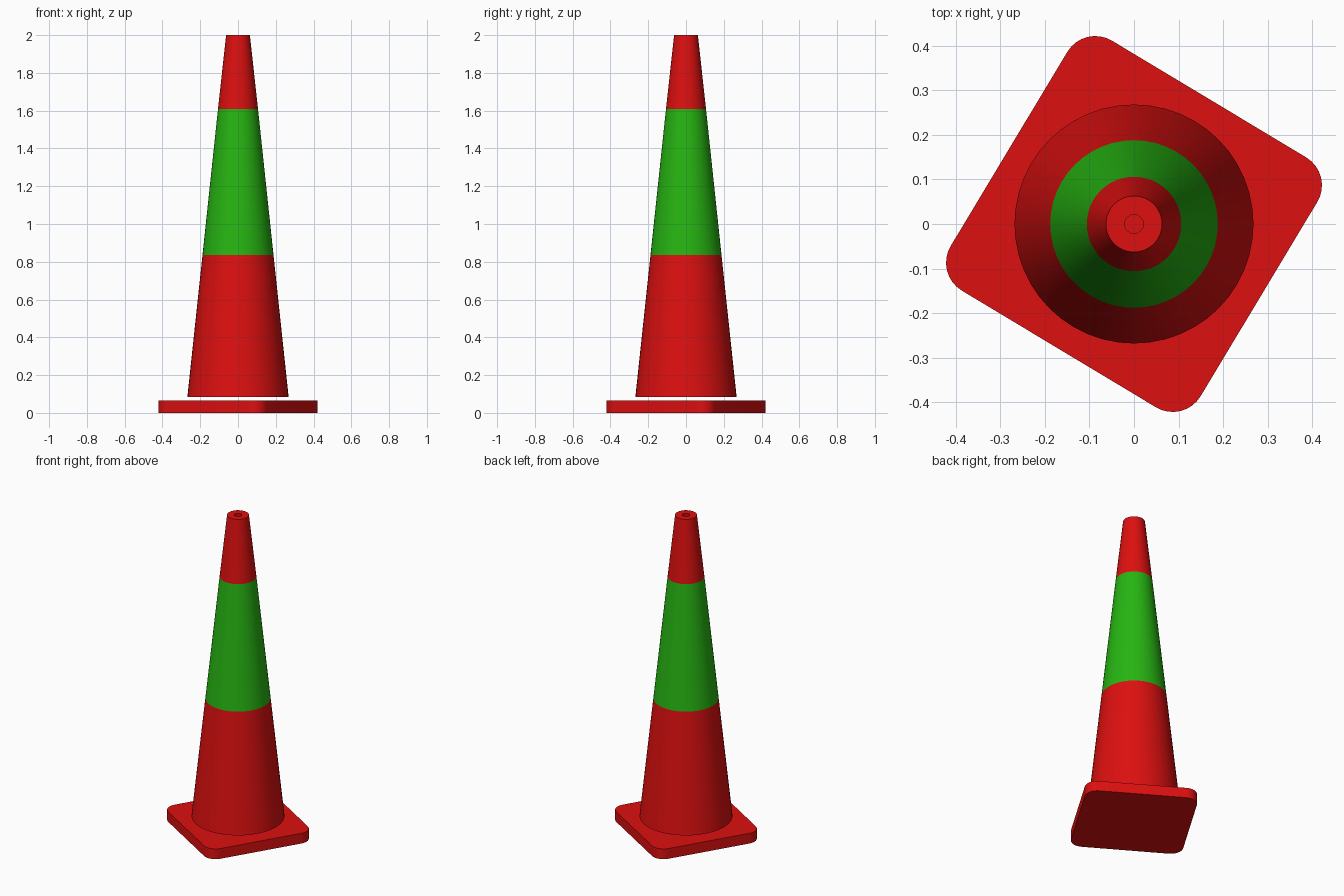
import bpy, bmesh, math

if "Cube" in bpy.data.objects:
    bpy.data.objects.remove(bpy.data.objects["Cube"])


def material(name, rgb):
    m = bpy.data.materials.new(name)
    m.diffuse_color = (*rgb, 1)
    m.use_nodes = True
    m.node_tree.nodes["Principled BSDF"].inputs["Base Color"].default_value = m.diffuse_color
    return m


red = material("red plastic", (0.72, 0.005, 0.005))
green = material("green band", (0.02, 0.46, 0.006))


def finish(bm, name, mats):
    bmesh.ops.recalc_face_normals(bm, faces=bm.faces)
    mesh = bpy.data.meshes.new(name)
    bm.to_mesh(mesh)
    bm.free()
    for m in mats:
        mesh.materials.append(m)
    ob = bpy.data.objects.new(name, mesh)
    bpy.context.collection.objects.link(ob)
    bpy.ops.object.select_all(action='DESELECT')
    ob.select_set(True)
    bpy.context.view_layer.objects.active = ob
    bpy.ops.object.shade_smooth_by_angle(angle=math.radians(35))
    return ob


# Base: turned square slab with rounded corners
HALF, CORNER, TURN, STEPS = 0.327, 0.073, math.radians(-31), 8
bm = bmesh.new()
outline = []
for q in range(4):
    mid = q * math.pi / 2 + math.pi / 4 + TURN
    d = (HALF - CORNER) * math.sqrt(2)
    for i in range(STEPS + 1):
        a = mid + (i / STEPS - 0.5) * math.pi / 2
        outline.append(bm.verts.new((d * math.cos(mid) + CORNER * math.cos(a),
                                     d * math.sin(mid) + CORNER * math.sin(a), 0)))
bottom = bm.faces.new(outline)
top = bmesh.ops.extrude_face_region(bm, geom=[bottom], use_keep_orig=True)
bmesh.ops.translate(bm, vec=(0, 0, 0.065),
                    verts=[v for v in top["geom"] if isinstance(v, bmesh.types.BMVert)])
finish(bm, "base", [red])

# Cone: hollow tapered shell, hovering just above the base, with a hole at the tip
SEGMENTS = 48
profile = [(0.268, 0.085), (0.188, 0.835), (0.106, 1.608), (0.063, 2.0),
           (0.021, 2.0), (0.225, 0.085)]
bm = bmesh.new()
rings = [[bm.verts.new((r * math.cos(2 * math.pi * i / SEGMENTS),
                        r * math.sin(2 * math.pi * i / SEGMENTS), z))
          for i in range(SEGMENTS)] for r, z in profile]
for k, low in enumerate(rings):
    high = rings[(k + 1) % len(rings)]
    for i in range(SEGMENTS):
        j = (i + 1) % SEGMENTS
        f = bm.faces.new((low[i], low[j], high[j], high[i]))
        # Green band around the middle of the outer wall
        f.material_index = 1 if k == 1 else 0
finish(bm, "cone", [red, green])
